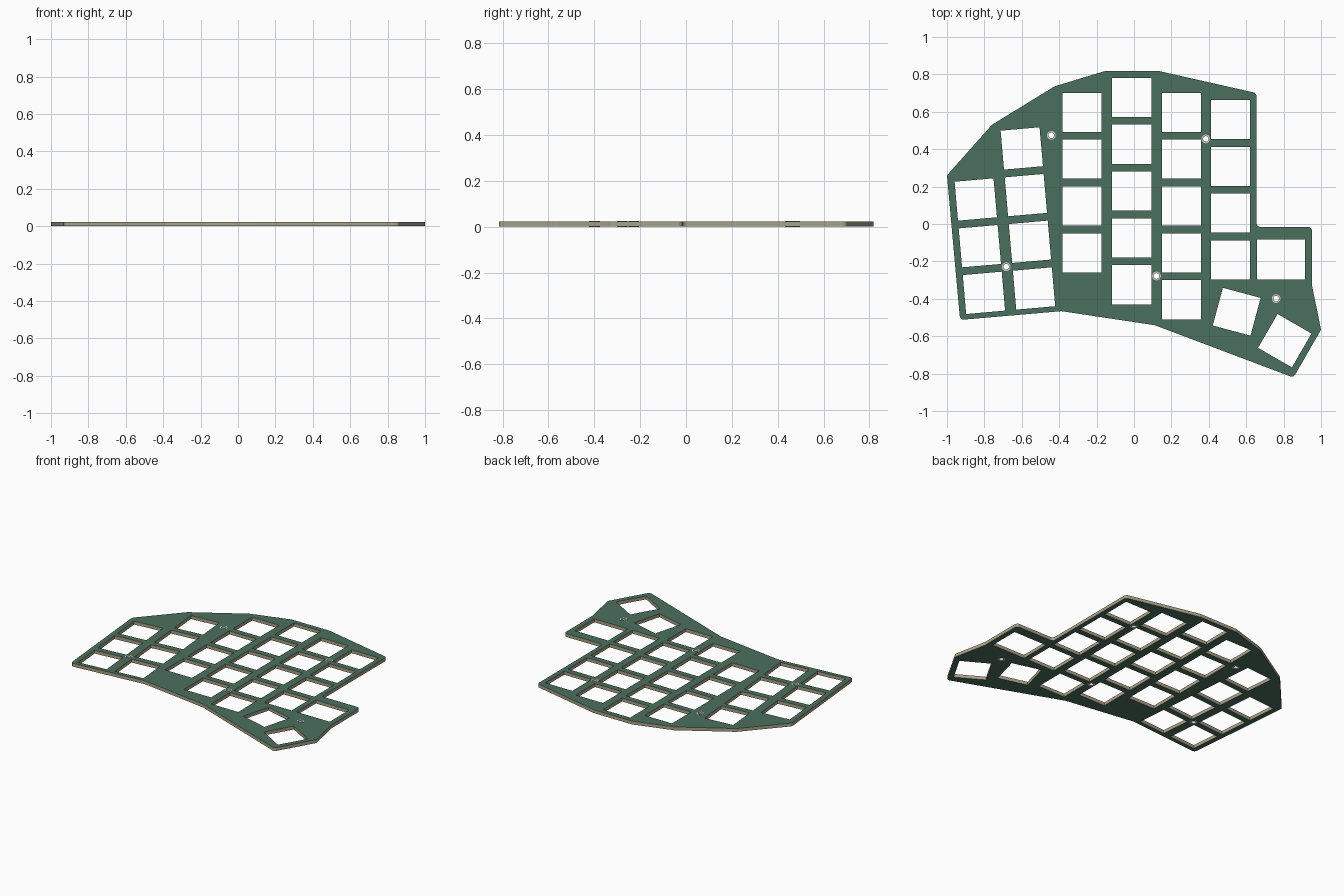
import bpy
from math import sin, cos, radians, pi
from mathutils import Vector

if "Cube" in bpy.data.objects:
    bpy.data.objects.remove(bpy.data.objects["Cube"])

T = 0.024     # board thickness
KEY = 0.209   # switch cutout size
STEP = 0.2505  # row pitch


def material(name, color):
    m = bpy.data.materials.new(name)
    m.diffuse_color = (*color, 1)
    m.use_nodes = True
    m.node_tree.nodes["Principled BSDF"].inputs["Base Color"].default_value = m.diffuse_color
    return m


green = material("solder_mask", (0.07, 0.16, 0.11))
tan = material("fibre_core", (0.40, 0.36, 0.25))
metal = material("plated_metal", (0.55, 0.55, 0.53))


def rect(x, y, w, h, deg):
    a = radians(deg)
    return [(x + u * w / 2 * cos(a) - v * h / 2 * sin(a),
             y + u * w / 2 * sin(a) + v * h / 2 * cos(a))
            for u, v in ((-1, -1), (1, -1), (1, 1), (-1, 1))]


def circle(x, y, r, n=32):
    return [(x + r * cos(2 * pi * i / n), y + r * sin(2 * pi * i / n)) for i in range(n)]


def rounded(corners, seg=6):
    pts = []
    for i, (x, y, r) in enumerate(corners):
        p = Vector((x, y))
        if r == 0:
            pts.append(p)
            continue
        a = (Vector(corners[i - 1][:2]) - p).normalized()
        b = (Vector(corners[(i + 1) % len(corners)][:2]) - p).normalized()
        half = a.angle(b) / 2
        c = p + (a + b).normalized() * r / sin(half)
        s = p + a * r / math_tan(half) - c
        e = p + b * r / math_tan(half) - c
        for k in range(seg + 1):
            d = (s * (seg - k) + e * k).normalized()
            pts.append(c + d * r)
    return pts


def math_tan(a):
    return sin(a) / cos(a)


def plate(name, loops, z0, z1, face_mat, side_mat):
    # Filled flat curve with holes, extruded, then converted to a mesh
    cu = bpy.data.curves.new(name, 'CURVE')
    cu.dimensions = '2D'
    cu.fill_mode = 'BOTH'
    cu.extrude = (z1 - z0) / 2
    for loop in loops:
        sp = cu.splines.new('POLY')
        sp.points.add(len(loop) - 1)
        for p, q in zip(sp.points, loop):
            p.co = (q[0], q[1], 0, 1)
        sp.use_cyclic_u = True
    tmp = bpy.data.objects.new(name + "_curve", cu)
    bpy.context.collection.objects.link(tmp)
    dg = bpy.context.evaluated_depsgraph_get()
    me = bpy.data.meshes.new_from_object(tmp.evaluated_get(dg))
    bpy.data.objects.remove(tmp)
    for v in me.vertices:
        v.co.z += (z0 + z1) / 2
    me.materials.clear()
    me.materials.append(face_mat)
    me.materials.append(side_mat)
    for f in me.polygons:
        f.use_smooth = False
        f.material_index = 0 if abs(f.normal.z) > 0.5 else 1
    ob = bpy.data.objects.new(name, me)
    bpy.context.collection.objects.link(ob)
    return ob


# Board outline: x, y, corner radius
outline = rounded([
    (-1.0, 0.26, 0.015), (-0.76, 0.53, 0.02), (-0.425, 0.736, 0.02), (-0.158, 0.817, 0.02),
    (0.137, 0.817, 0.02), (0.655, 0.7, 0.022), (0.655, -0.016, 0.022), (0.952, -0.016, 0.022),
    (0.952, -0.33, 0.02), (1.0, -0.565, 0.01), (0.853, -0.821, 0.022),
    (0.11, -0.541, 0.02), (-0.388, -0.466, 0.02), (-0.93, -0.513, 0.022)])

# Switch columns: top cutout x, y, rows, tilt
holes = []
for x, y, rows, tilt in [(-0.846, 0.131, 3, 5), (-0.60, 0.404, 4, 5), (-0.278, 0.597, 4, 0),
                         (-0.012, 0.677, 5, 0), (0.254, 0.597, 5, 0), (0.517, 0.559, 4, 0)]:
    a = radians(tilt)
    for i in range(rows):
        holes.append(rect(x + i * STEP * sin(a), y - i * STEP * cos(a), KEY, KEY, tilt))

# Wide key and thumb keys
holes.append(rect(0.787, -0.19, 0.257, 0.215, 0))
holes.append(rect(0.549, -0.469, KEY, KEY, -15))
holes.append(rect(0.806, -0.624, KEY, KEY, -30))

# Mounting holes with plated rings
mounts = [(-0.442, 0.474), (0.384, 0.455), (-0.683, -0.228), (0.12, -0.278), (0.76, -0.399)]
for i, (x, y) in enumerate(mounts):
    plate(f"mounting_ring_{i + 1}", [circle(x, y, 0.0235), circle(x, y, 0.015)], 0, T, metal, metal)

plate("keyboard_board", [outline] + holes + [circle(x, y, 0.0235) for x, y in mounts],
      0.0003, T - 0.0003, green, tan)
